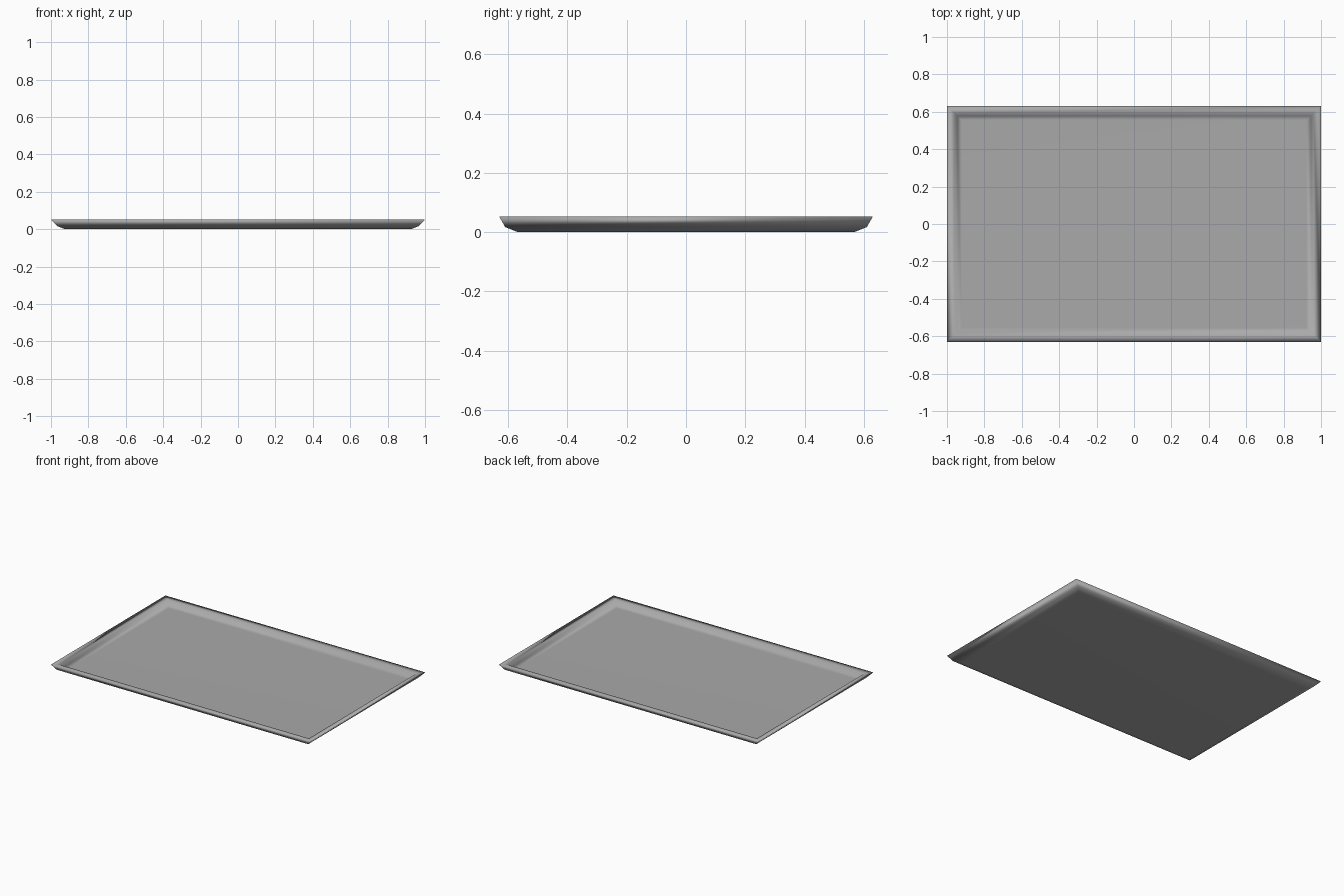
import bpy, bmesh

if "Cube" in bpy.data.objects:
    bpy.data.objects.remove(bpy.data.objects["Cube"])

# Cross-section of the tray: half width, half depth, height
# from the underside, up the outer wall, over the rim, down to the floor
PROFILE = [
    (0.925, 0.567, 0.000),
    (0.968, 0.610, 0.017),
    (1.000, 0.630, 0.052),
    (0.960, 0.592, 0.048),
    (0.945, 0.577, 0.022),
    (0.922, 0.556, 0.012),
]


def ring(bm, hx, hy, z):
    return [bm.verts.new((sx * hx, sy * hy, z))
            for sx, sy in ((-1, -1), (1, -1), (1, 1), (-1, 1))]


# Tray body: rectangular rings lofted together
bm = bmesh.new()
rings = [ring(bm, *p) for p in PROFILE]
for a, b in zip(rings, rings[1:]):
    for i in range(4):
        j = (i + 1) % 4
        bm.faces.new((a[i], a[j], b[j], b[i]))

# Underside and inner floor
bm.faces.new(rings[0][::-1])
bm.faces.new(rings[-1])
bmesh.ops.recalc_face_normals(bm, faces=bm.faces)
for f in bm.faces:
    f.smooth = True

mesh = bpy.data.meshes.new("tray")
bm.to_mesh(mesh)
bm.free()
tray = bpy.data.objects.new("tray", mesh)
bpy.context.collection.objects.link(tray)

# Smooth walls and rim, while the large floor stays flat
tray.modifiers.new("weighted_normals", 'WEIGHTED_NORMAL')

# Dark grey finish
grey = bpy.data.materials.new("dark_grey")
grey.diffuse_color = (0.4, 0.4, 0.4, 1)
grey.use_nodes = True
grey.node_tree.nodes["Principled BSDF"].inputs["Base Color"].default_value = grey.diffuse_color
mesh.materials.append(grey)
